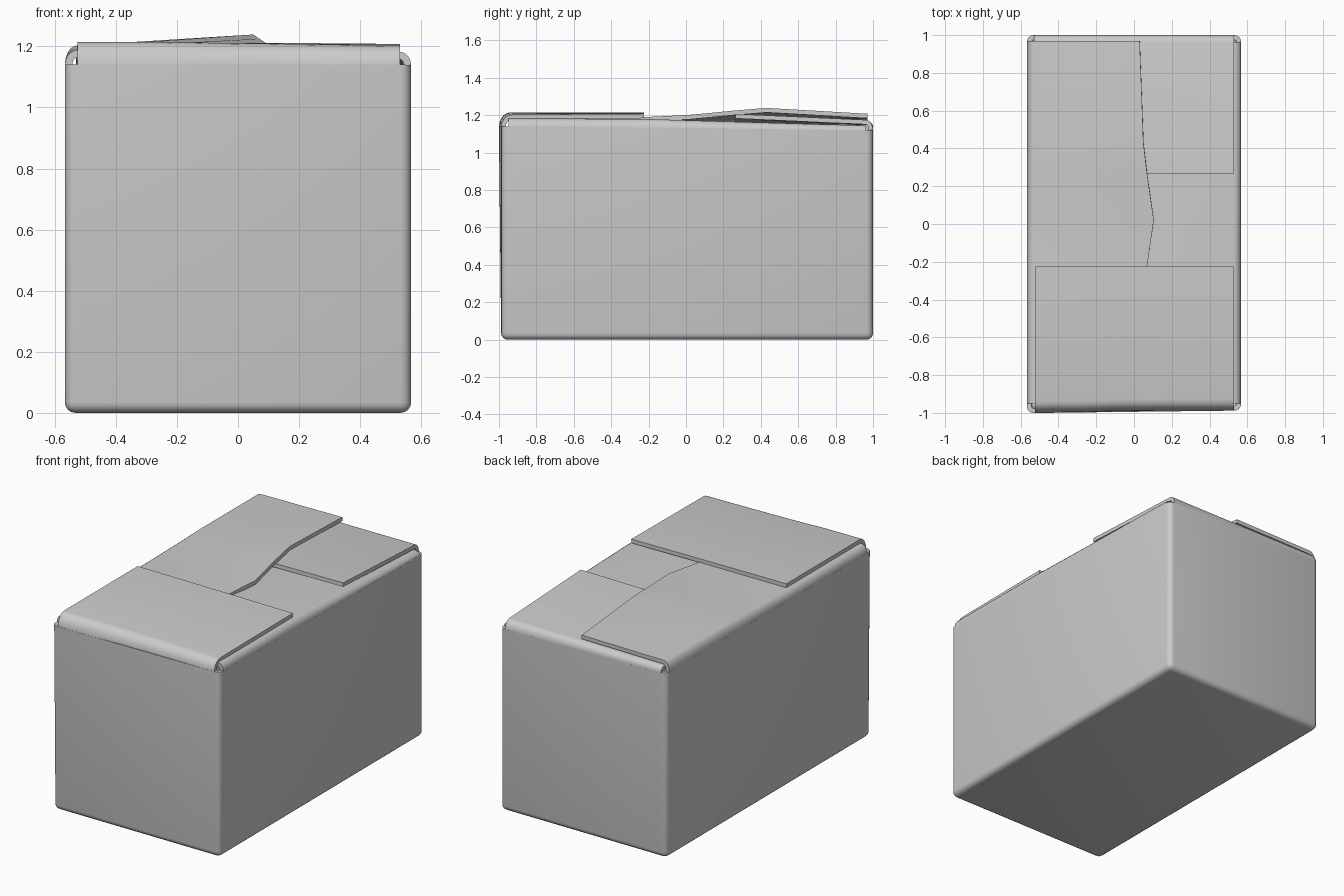
import bpy, bmesh, math

if "Cube" in bpy.data.objects:
    bpy.data.objects.remove(bpy.data.objects["Cube"])

X, Y0, Y1 = 0.567, -0.988, 1.0


def finish(obj, thickness):
    mod = obj.modifiers.new("thickness", 'SOLIDIFY')
    mod.thickness = thickness
    mod.offset = -1
    bpy.ops.object.select_all(action='DESELECT')
    obj.select_set(True)
    bpy.context.view_layer.objects.active = obj
    bpy.ops.object.modifier_apply(modifier=mod.name)
    bpy.ops.object.shade_smooth_by_angle(angle=math.radians(35))


def add_object(name, bm):
    mesh = bpy.data.meshes.new(name)
    bm.to_mesh(mesh)
    bm.free()
    obj = bpy.data.objects.new(name, mesh)
    bpy.context.collection.objects.link(obj)
    return obj


# Open box with rounded bottom and upright edges
bm = bmesh.new()
bmesh.ops.create_cube(bm, size=1)
for v in bm.verts:
    top = v.co.z > 0
    v.co = (math.copysign(X, v.co.x), Y1 if v.co.y > 0 else Y0,
            (1.12 if v.co.x > 0 and v.co.y > 0 else 1.14) if top else 0)
lid = max(bm.faces, key=lambda f: f.calc_center_median().z)
rim = set(lid.edges)
edges = [e for e in bm.edges if e not in rim]
bmesh.ops.bevel(bm, geom=edges, offset=0.035, segments=4, profile=0.5, affect='EDGES')
lid = max(bm.faces, key=lambda f: f.calc_center_median().z)
bmesh.ops.delete(bm, geom=[lid], context='FACES_ONLY')
for v in bm.verts:
    if v.co.x < 0 and v.co.y < 0:      # slight bulge at the front left
        v.co.y -= 0.011 * v.co.z
bmesh.ops.recalc_face_normals(bm, faces=bm.faces)
# recalc on an open shell: make sure the bottom looks down
bottom = min(bm.faces, key=lambda f: f.calc_center_median().z)
if bottom.normal.z > 0:
    bmesh.ops.reverse_faces(bm, faces=bm.faces)
finish(add_object("box_body", bm), 0.025)


def flap(name, along, stations, bend=0.04, thickness=0.024):
    """Station: position along hinge, wall coordinate, wall top, hinge height,
    tip position, tip height."""
    bm = bmesh.new()
    rows = []
    for s, wall, zb, zh, tip, zt in stations:
        d = math.copysign(1, tip - wall)
        prof = [(wall, zb - 0.01)]
        for i in range(6):
            a = math.pi / 2 * i / 5
            prof.append((wall + d * bend * (1 - math.cos(a)), zb + (zh - zb) * math.sin(a)))
        prof.append((tip, zt))
        rows.append([bm.verts.new((s, p, z) if along == 'x' else (p, s, z)) for p, z in prof])
    for a, b in zip(rows, rows[1:]):
        for i in range(len(a) - 1):
            bm.faces.new((a[i], a[i + 1], b[i + 1], b[i]))
    bm.normal_update()
    if sum(f.normal.z * f.calc_area() for f in bm.faces) < 0:
        bmesh.ops.reverse_faces(bm, faces=bm.faces)
    finish(add_object(name, bm), thickness)


# Right flap, lowest layer
flap("right_flap", 'y', [
    (-0.95, X, 1.138, 1.183, 0.0, 1.175),
    (-0.22, X, 1.132, 1.180, 0.0, 1.178),
    (0.27, X, 1.125, 1.165, 0.0, 1.165),
    (0.96, X, 1.118, 1.145, 0.0, 1.145)])

# Back flap rests on the right flap
flap("back_flap", 'x', [
    (-0.53, Y1, 1.138, 1.172, 0.265, 1.180),
    (0.06, Y1, 1.129, 1.173, 0.265, 1.202),
    (0.53, Y1, 1.12, 1.175, 0.265, 1.207)])

# Left flap bends up over the back flap
flap("left_flap", 'y', [
    (-0.95, -X, 1.138, 1.188, 0.00, 1.185),
    (-0.22, -X, 1.138, 1.190, 0.07, 1.190),
    (0.02, -X, 1.138, 1.193, 0.105, 1.202),
    (0.26, -X, 1.138, 1.198, 0.07, 1.225),
    (0.43, -X, 1.138, 1.203, 0.05, 1.239),
    (0.97, -X, 1.138, 1.202, 0.03, 1.208)])

# Front flap on top
flap("front_flap", 'x', [
    (-0.525, -0.9995, 1.138, 1.215, -0.225, 1.215),
    (-0.27, -0.997, 1.138, 1.215, -0.225, 1.214),
    (-0.1, -0.991, 1.138, 1.212, -0.225, 1.213),
    (0.2, Y0, 1.138, 1.208, -0.225, 1.211),
    (0.53, Y0, 1.138, 1.203, -0.225, 1.208)], bend=0.06)
